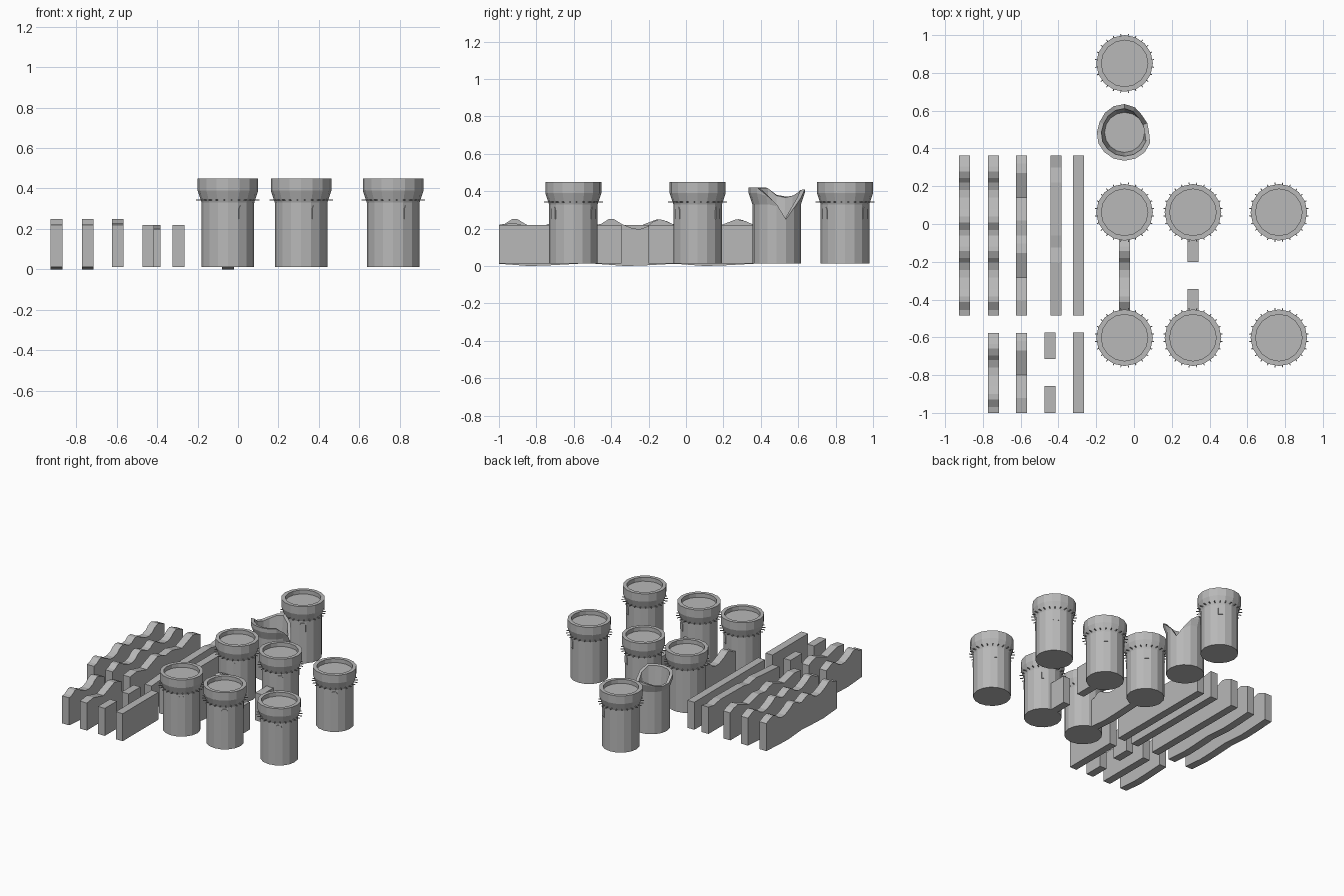
import bpy, bmesh, math
from mathutils import Matrix, Vector

if "Cube" in bpy.data.objects:
    bpy.data.objects.remove(bpy.data.objects["Cube"])

stone = bpy.data.materials.new("grey stone")
stone.use_nodes = True
stone.diffuse_color = (0.48, 0.48, 0.48, 1)
stone.node_tree.nodes["Principled BSDF"].inputs["Base Color"].default_value = stone.diffuse_color

SIDES = 16
BASE = 0.012
WALL_W = 0.058
TAU = math.tau


def finish(name, bm, location=(0, 0, 0)):
    bmesh.ops.recalc_face_normals(bm, faces=bm.faces)
    mesh = bpy.data.meshes.new(name)
    bm.to_mesh(mesh)
    bm.free()
    mesh.materials.append(stone)
    obj = bpy.data.objects.new(name, mesh)
    obj.location = location
    bpy.context.collection.objects.link(obj)
    return obj


def shell(bm, rings):
    """Skin closed rings of (radius, height) pairs, capping both ends."""
    loops = []
    for ring in rings:
        loops.append([bm.verts.new((r * math.cos(TAU * k / SIDES), r * math.sin(TAU * k / SIDES), z))
                      for k, (r, z) in enumerate(ring)])
    for a, b in zip(loops, loops[1:]):
        for k in range(SIDES):
            n = (k + 1) % SIDES
            bm.faces.new((a[k], a[n], b[n], b[k]))
    bm.faces.new(loops[0][::-1])
    bm.faces.new(loops[-1])


def box(bm, size, centre, angle):
    turn = Matrix.Rotation(angle, 4, "Z")
    place = turn @ Matrix.Translation(centre) @ Matrix.Diagonal((*size, 1))
    bmesh.ops.create_cube(bm, size=1, matrix=place)


def arched_plate(bm, angle):
    """Thin arched window plate on one side of the tower."""
    turn = Matrix.Rotation(angle, 4, "Z")
    outline = [(-0.021, 0.25), (0.021, 0.25), (0.021, 0.3), (0.013, 0.316), (-0.013, 0.316), (-0.021, 0.3)]
    face = bm.faces.new([bm.verts.new(turn @ Vector((0.126, y, z))) for y, z in outline])
    out = bmesh.ops.extrude_face_region(bm, geom=[face])
    moved = [v for v in out["geom"] if isinstance(v, bmesh.types.BMVert)]
    bmesh.ops.translate(bm, verts=moved, vec=turn @ Vector((0.005, 0, 0)))


def tower(name, x, y):
    bm = bmesh.new()
    profile = [(0.13, BASE), (0.13, 0.33), (0.15, 0.39), (0.15, 0.45), (0.123, 0.45), (0.123, 0.42)]
    shell(bm, [[p] * SIDES for p in profile])
    # ring of short pegs below the flare
    for k in range(24):
        box(bm, (0.04, 0.005, 0.005), (0.138, 0, 0.343), TAU * (k + 0.5) / 24)
    # windows sit on two of the flat sides
    for side in (2.5, -2.5):
        arched_plate(bm, TAU * side / SIDES)
    finish(name, bm, (x, y, 0))


def broken_tower(name, x, y):
    bm = bmesh.new()
    tops = [.33, .25, .31, .37, .41, .4, .38, .37, .38, .42, .42, .42, .42, .42, .42, .38]

    def radius(z):
        return 0.13 + 0.02 * min(max((z - 0.33) / 0.06, 0), 1)

    shell(bm, [
        [(0.13, BASE)] * SIDES,
        [(0.13, min(0.33, h - 0.01)) for h in tops],
        [(radius(h - 0.005), min(0.39, h - 0.005)) for h in tops],
        [(radius(h), h) for h in tops],
        [(radius(h) - 0.024, h - 0.004) for h in tops],
        [(0.106, 0.24)] * SIDES,
    ])
    finish(name, bm, (x, y, 0))


def wall(name, x, y0, top, bottom):
    """Extrude a side outline given as (distance, height) points."""
    bm = bmesh.new()
    outline = list(top) + list(reversed(bottom))
    face = bm.faces.new([bm.verts.new((x - WALL_W / 2, y0 + t, z)) for t, z in outline])
    out = bmesh.ops.extrude_face_region(bm, geom=[face])
    moved = [v for v in out["geom"] if isinstance(v, bmesh.types.BMVert)]
    bmesh.ops.translate(bm, verts=moved, vec=(WALL_W, 0, 0))
    finish(name, bm)


def flat_wall(name, x, y0, y1):
    ends = (0, y1 - y0)
    wall(name, x, y0, [(t, 0.22) for t in ends], [(t, BASE) for t in ends])


# wall outlines, one section long
SECTION = 0.423
jagged = [(0, .22), (.03, .225), (.07, .25), (.1, .25), (.14, .225), (.2, .2), (.24, .198),
          (.28, .212), (.305, .235), (.34, .25), (.365, .245), (SECTION, .22)]
wavy = [(0, .22), (.08, .23), (.2, .2), (.265, .225), (.33, .25), (.38, .24), (SECTION, .22)]
worn = [(0, .2), (.28, .22), (.36, .205), (SECTION, .215)]
sagged = [(0, BASE), (.16, 0), (.26, .003), (SECTION, BASE)]
level = [(0, BASE), (SECTION, BASE)]


def double(points):
    return points + [(t + SECTION, z) for t, z in points[1:]]


# long walls
LONG, SHORT = -0.484, -1.0
wall("long_jagged_wall_outer", -0.897, LONG, double(jagged), double(sagged))
wall("long_jagged_wall_inner", -0.743, LONG, double(jagged), double(sagged))
wall("long_wavy_wall", -0.595, LONG, double(wavy), double(level))
wall("long_worn_wall", -0.413, LONG, double(worn), double(level))
flat_wall("long_flat_wall", -0.294, LONG, 0.362)

# short walls
wall("short_jagged_wall", -0.743, SHORT, jagged, sagged)
wall("short_wavy_wall", -0.595, SHORT, wavy, level)
flat_wall("short_wall_piece_front", -0.444, SHORT, -0.857)
flat_wall("short_wall_piece_back", -0.444, -0.714, -0.574)
flat_wall("short_flat_wall", -0.294, SHORT, -0.574)

# walls joined to towers
wall("joined_jagged_wall", -0.05, LONG, jagged, sagged)
flat_wall("joined_stub_front", 0.312, LONG, -0.345)
flat_wall("joined_stub_back", 0.312, -0.2, -0.06)

# towers
for column, x in (("right", -0.05), ("middle", 0.312), ("left", 0.767)):
    for row, y in (("front", -0.602), ("back", 0.062)):
        tower(f"tower_{row}_{column}", x, y)
tower("tower_lone", -0.05, 0.85)
broken_tower("tower_broken", -0.05, 0.485)
